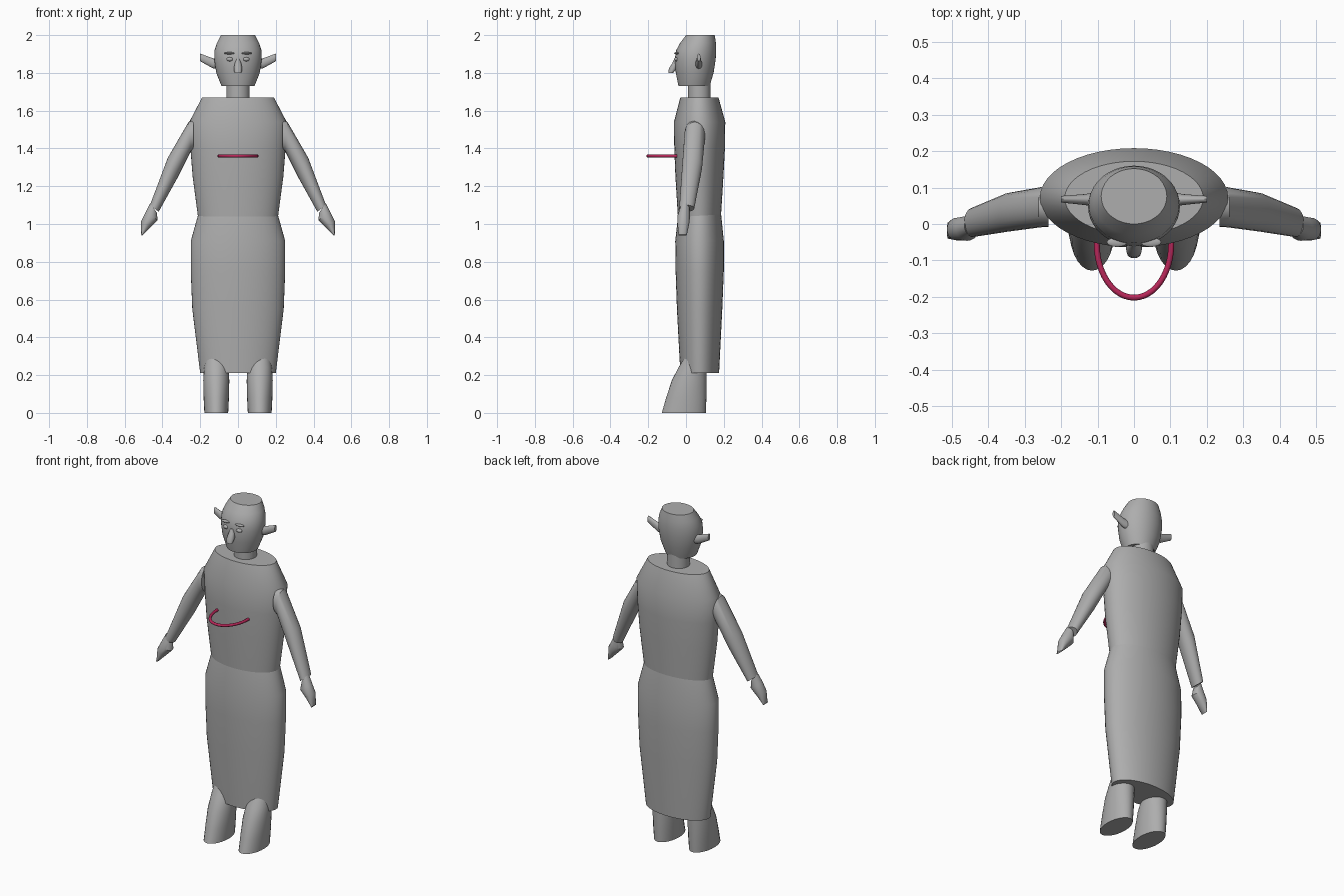
import bpy, bmesh, math
from mathutils import Vector


def material(name, rgb):
    m = bpy.data.materials.new(name)
    m.diffuse_color = (*rgb, 1)
    return m


GREY = material("stone grey", (0.42, 0.42, 0.42))
RED = material("crimson", (0.48, 0.02, 0.10))


def loft(name, rings, mat=GREY, n=32, angle=30):
    """Skin elliptical rings, each given as (centre, half axis a, half axis b)."""
    bm = bmesh.new()
    loops = []
    for c, a, b in rings:
        c, a, b = Vector(c), Vector(a), Vector(b)
        loops.append([bm.verts.new(c + a * math.cos(t) + b * math.sin(t))
                      for t in (2 * math.pi * i / n for i in range(n))])
    for lo, hi in zip(loops, loops[1:]):
        for i in range(n):
            j = (i + 1) % n
            bm.faces.new((lo[i], lo[j], hi[j], hi[i]))
    bm.faces.new(loops[0][::-1])
    bm.faces.new(loops[-1])
    bmesh.ops.recalc_face_normals(bm, faces=bm.faces)
    me = bpy.data.meshes.new(name)
    bm.to_mesh(me)
    bm.free()
    me.materials.append(mat)
    ob = bpy.data.objects.new(name, me)
    bpy.context.collection.objects.link(ob)
    smooth(ob, angle)
    return ob


def smooth(ob, angle=30):
    bpy.ops.object.select_all(action='DESELECT')
    ob.select_set(True)
    bpy.context.view_layer.objects.active = ob
    bpy.ops.object.shade_smooth_by_angle(angle=math.radians(angle))


def upright(name, rows, **kw):
    """Horizontal rings from rows of (z, centre x, half width, front y, back y)."""
    return loft(name, [((x, (f + k) / 2, z), (w, 0, 0), (0, (k - f) / 2, 0))
                       for z, x, w, f, k in rows], **kw)


def slanted(name, rows, **kw):
    """Rings spanning two (x, z) points, from rows of (p, q, centre y, half depth)."""
    return loft(name, [(((p[0] + q[0]) / 2, y, (p[1] + q[1]) / 2),
                        ((p[0] - q[0]) / 2, 0, (p[1] - q[1]) / 2), (0, d, 0))
                       for p, q, y, d in rows], **kw)


def ball(name, loc, scale):
    bpy.ops.mesh.primitive_uv_sphere_add(segments=16, ring_count=10, location=loc)
    ob = bpy.context.object
    ob.name = name
    ob.scale = scale
    ob.data.materials.append(GREY)
    smooth(ob, 60)


# clothing
upright("skirt", [(0.21, 0, 0.20, -0.03, 0.175), (0.55, 0, 0.242, -0.048, 0.192),
                  (0.75, 0, 0.25, -0.055, 0.2), (0.91, 0, 0.25, -0.057, 0.2),
                  (1.06, 0, 0.208, -0.04, 0.185)], n=48)
upright("torso", [(1.04, 0, 0.212, -0.043, 0.185), (1.25, 0, 0.24, -0.056, 0.198),
                  (1.40, 0, 0.252, -0.062, 0.206), (1.54, 0, 0.258, -0.064, 0.208),
                  (1.67, 0, 0.19, -0.03, 0.172)], n=48)

# neck and head
upright("neck", [(1.64, 0, 0.062, 0.01, 0.13), (1.75, 0, 0.062, 0.01, 0.13)])
upright("head", [(1.73, 0, 0.087, -0.04, 0.125), (1.80, 0, 0.115, -0.054, 0.146),
                 (1.87, 0, 0.126, -0.06, 0.157), (1.92, 0, 0.124, -0.052, 0.16),
                 (1.96, 0, 0.111, -0.03, 0.158), (2.0, 0, 0.09, 0.0, 0.152)], n=40)
upright("nose", [(1.80, 0, 0.019, -0.094, -0.068), (1.825, 0, 0.022, -0.09, -0.045),
                 (1.85, 0, 0.017, -0.073, -0.045), (1.875, 0, 0.008, -0.062, -0.045)],
        n=16, angle=45)

for side, s in (("right", 1), ("left", -1)):
    # arm and hand
    slanted(side + "_arm", [((s * 0.235, 1.55), (s * 0.235, 1.40), 0.046, 0.054),
                            ((s * 0.262, 1.54), (s * 0.25, 1.385), 0.046, 0.055),
                            ((s * 0.372, 1.35), (s * 0.32, 1.245), 0.032, 0.053),
                            ((s * 0.466, 1.10), (s * 0.42, 1.065), 0.004, 0.04)], n=24)
    slanted(side + "_hand", [((s * 0.465, 1.11), (s * 0.43, 1.06), -0.006, 0.024),
                             ((s * 0.49, 1.06), (s * 0.425, 1.02), -0.012, 0.034),
                             ((s * 0.513, 1.015), (s * 0.46, 0.985), -0.014, 0.031),
                             ((s * 0.513, 0.945), (s * 0.508, 0.938), -0.018, 0.022)],
            n=20)
    # leg with forward foot
    upright(side + "_leg", [(0.0, s * 0.115, 0.063, -0.128, 0.105),
                            (0.08, s * 0.115, 0.067, -0.105, 0.108),
                            (0.17, s * 0.115, 0.069, -0.076, 0.109),
                            (0.24, s * 0.115, 0.065, -0.04, 0.109),
                            (0.34, s * 0.115, 0.055, 0.02, 0.105)], n=28)
    # ear
    slanted(side + "_ear", [((s * 0.105, 1.87), (s * 0.105, 1.82), 0.067, 0.02),
                            ((s * 0.135, 1.878), (s * 0.135, 1.825), 0.067, 0.015),
                            ((s * 0.2, 1.902), (s * 0.2, 1.862), 0.068, 0.009)], n=20)
    # eye and brow
    ball(side + "_eye", (s * 0.043, -0.05, 1.872), (0.018, 0.013, 0.011))
    ball(side + "_brow", (s * 0.046, -0.05, 1.904), (0.029, 0.013, 0.006))

# curved red handle on the chest
rings = []
for i in range(25):
    t = math.pi * (1 + i / 24)
    out = Vector((math.cos(t) / 0.102, math.sin(t) / 0.146, 0)).normalized()
    rings.append(((0.102 * math.cos(t), -0.056 + 0.146 * math.sin(t), 1.36),
                  out * 0.008, (0, 0, 0.008)))
rings.insert(0, ((-0.102, -0.035, 1.36), (-0.008, 0, 0), (0, 0, 0.008)))
rings.append(((0.102, -0.035, 1.36), (0.008, 0, 0), (0, 0, 0.008)))
loft("chest_handle", rings, mat=RED, n=12, angle=60)
